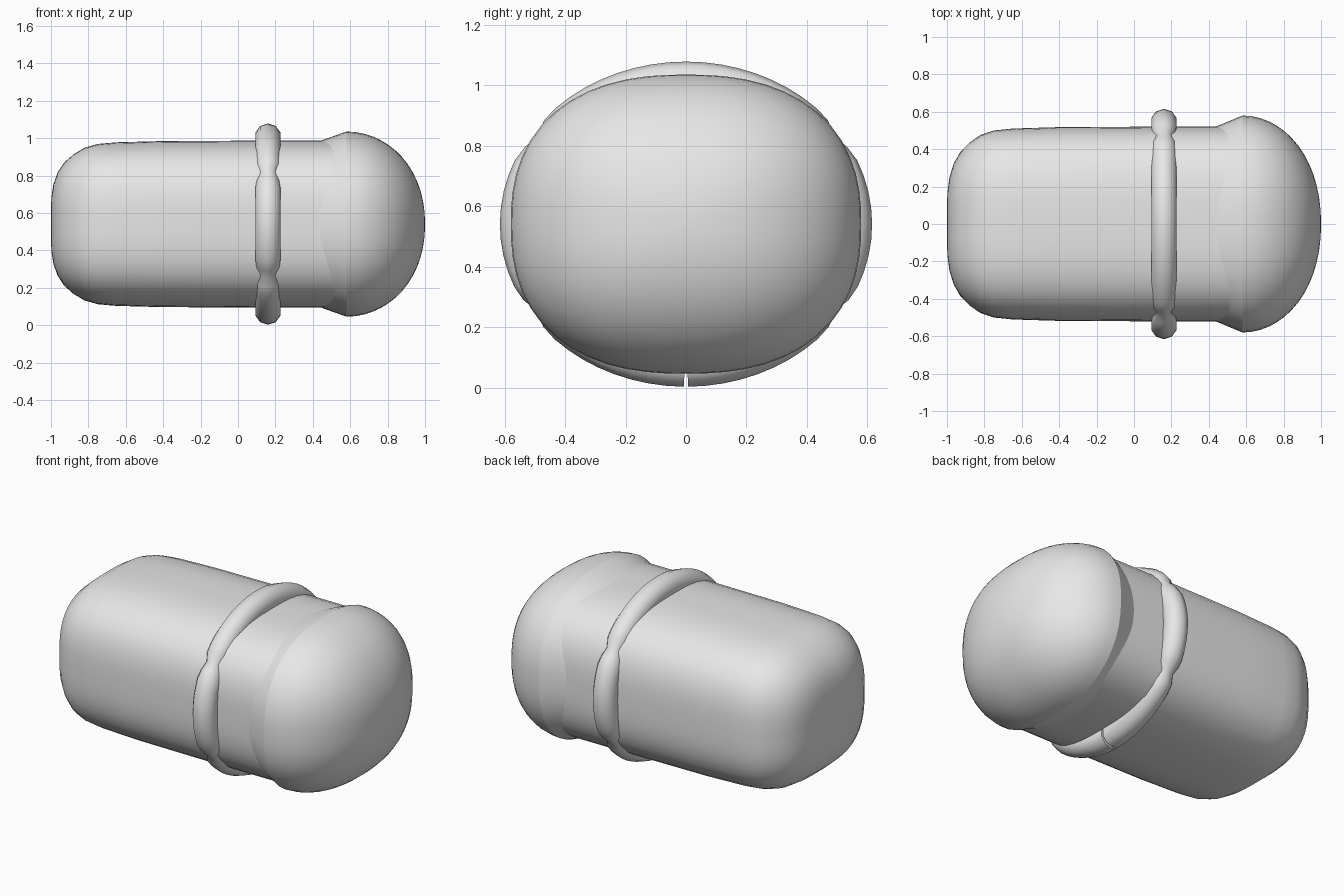
import bpy, bmesh, math

if "Cube" in bpy.data.objects:
    bpy.data.objects.remove(bpy.data.objects["Cube"])

grey = bpy.data.materials.new("light_grey")
grey.diffuse_color = (0.8, 0.8, 0.8, 1)
grey.use_nodes = True
grey.node_tree.nodes["Principled BSDF"].inputs["Base Color"].default_value = grey.diffuse_color
CZ = 0.541


def superellipse(t, n):
    c, s = math.cos(t), math.sin(t)
    r = (abs(c) ** n + abs(s) ** n) ** (-1 / n)
    return c * r, s * r


def finish(bm, name, angle):
    bmesh.ops.recalc_face_normals(bm, faces=bm.faces)
    me = bpy.data.meshes.new(name)
    bm.to_mesh(me)
    bm.free()
    ob = bpy.data.objects.new(name, me)
    bpy.context.collection.objects.link(ob)
    me.materials.append(grey)
    bpy.ops.object.select_all(action='DESELECT')
    ob.select_set(True)
    bpy.context.view_layer.objects.active = ob
    bpy.ops.object.shade_smooth_by_angle(angle=math.radians(angle))
    return ob


def skin(bm, rings):
    """Bridge successive closed rings and cap both ends."""
    n = len(rings[0])
    for a, b in zip(rings, rings[1:]):
        for i in range(n):
            j = (i + 1) % n
            bm.faces.new((a[i], a[j], b[j], b[i]))
    bm.faces.new(rings[0])
    bm.faces.new(rings[-1])


def loft(name, profile, hy, hz, n, angle, segs=56):
    """Loft a superellipse along x; profile holds (x, scale)."""
    bm = bmesh.new()
    rings = []
    for x, s in profile:
        ring = []
        for i in range(segs):
            u, v = superellipse(2 * math.pi * i / segs, n)
            ring.append(bm.verts.new((x, u * hy * s, CZ + v * hz * s)))
        rings.append(ring)
    skin(bm, rings)
    return finish(bm, name, angle)


# Main body: long rounded block
loft("body", [(-1, .12), (-.998, .32), (-.987, .48), (-.965, .62), (-.93, .74),
              (-.88, .84), (-.82, .92), (-.75, .965), (-.65, .985), (-.4, 1),
              (.1, 1.005), (.6, 1.005)], .518, .444, 3.0, 40)

# Domed end cap with a flared rim
dome = [(.58 + .42 * math.sin(a), math.cos(a) ** .93)
        for a in [math.radians(90 * i / 14) for i in range(14)]]
loft("end_cap", [(.42, .885)] + dome + [(.9995, .04)], .58, .495, 2.4, 18)

# Band: tube around the body, pinched at the four corners, split underneath
bm = bmesh.new()
rings = []
STEPS, SIDES = 64, 10
for k in range(STEPS + 1):
    t = -math.pi / 2 + .01 + (2 * math.pi - .02) * k / STEPS
    c, s = math.cos(t), math.sin(t)
    corner = math.atan2(abs(s), abs(c))
    pinch = math.exp(-((corner - math.radians(33)) / .08) ** 2)
    r = .071 - .022 * pinch
    nx, nz = c / .545, s / .467
    l = math.hypot(nx, nz)
    ring = []
    for i in range(SIDES):
        a = 2 * math.pi * i / SIDES
        d = r * math.cos(a)
        ring.append(bm.verts.new((.16 + r * math.sin(a),
                                  .545 * c + d * nx / l,
                                  CZ + .467 * s + d * nz / l)))
    rings.append(ring)
skin(bm, rings)
finish(bm, "band", 50)
